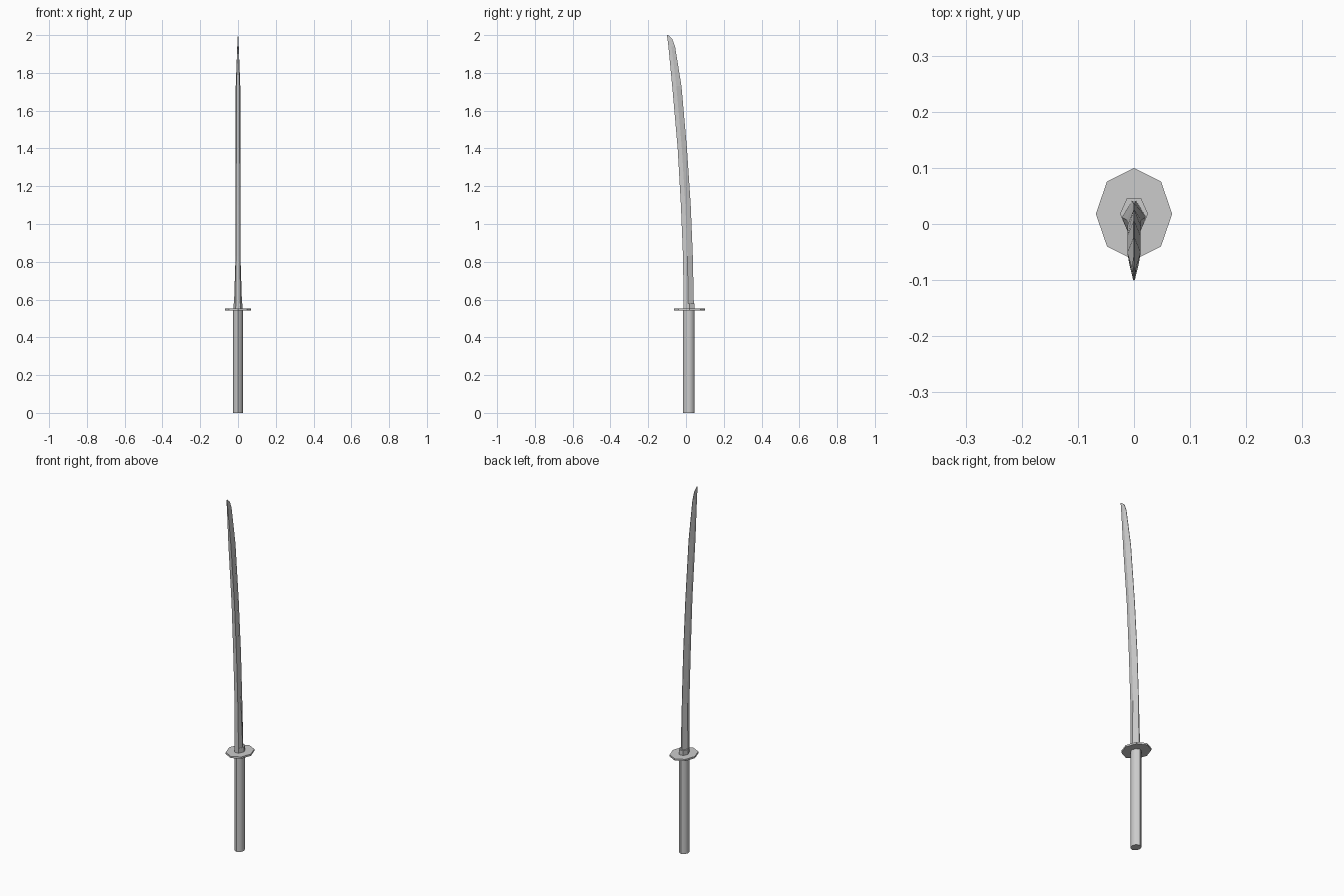
import bpy, bmesh, math

if "Cube" in bpy.data.objects:
    bpy.data.objects.remove(bpy.data.objects["Cube"])


def loft(name, sections):
    """Skin a list of equal-length rings and cap both ends."""
    bm = bmesh.new()
    rings = [[bm.verts.new(p) for p in ring] for ring in sections]
    n = len(rings[0])
    for a, b in zip(rings, rings[1:]):
        for i in range(n):
            j = (i + 1) % n
            bm.faces.new((a[i], a[j], b[j], b[i]))
    bm.faces.new(rings[0][::-1])
    bm.faces.new(rings[-1])
    bmesh.ops.recalc_face_normals(bm, faces=bm.faces[:])
    mesh = bpy.data.meshes.new(name)
    bm.to_mesh(mesh)
    bm.free()
    ob = bpy.data.objects.new(name, mesh)
    bpy.context.collection.objects.link(ob)
    return ob


def oval(rx, ry, cy, z, n=8):
    return [(rx * math.sin(i * math.tau / n), cy + ry * math.cos(i * math.tau / n), z)
            for i in range(n)]


# Grip: oval eight-sided prism
grip = loft("grip", [oval(0.026, 0.030, 0.015, z) for z in (0, 0.545)])
for p in grip.data.polygons:
    p.use_smooth = len(p.vertices) == 4
grip.data.set_sharp_from_angle(angle=math.radians(50))

# Guard: thin eight-sided plate
loft("guard", [oval(0.068, 0.082, 0.018, z) for z in (0.543, 0.553)])


# Blade: spine on -y, cutting edge on the convex +y side
def blade_ring(z, spine, edge, half, spine_half, edge_half):
    ridge = spine + (edge - spine) * 0.45
    return [(-spine_half, spine, z), (spine_half, spine, z), (half, ridge, z),
            (edge_half, edge, z), (-edge_half, edge, z), (-half, ridge, z)]


stations = [  # z, spine y, edge y, half thickness, spine half, edge half
    (0.55, -0.012, 0.042, 0.022, 0.012, 0.004),
    (0.83, -0.016, 0.036, 0.013, 0.010, 0.001),
    (1.10, -0.027, 0.025, 0.012, 0.010, 0.001),
    (1.40, -0.044, 0.005, 0.012, 0.009, 0.001),
    (1.73, -0.073, -0.024, 0.012, 0.008, 0.001),
    (1.94, -0.093, -0.058, 0.004, 0.003, 0.001),
    (1.98, -0.098, -0.073, 0.002, 0.002, 0.001),
    (2.00, -0.101, -0.095, 0.001, 0.001, 0.0005),
]
loft("blade", [blade_ring(*s) for s in stations])

# Collar: six-sided sleeve where the blade meets the guard
collar = [(-0.013, 0.045), (0.013, 0.045), (0.025, 0.018),
          (0.012, -0.012), (-0.012, -0.012), (-0.025, 0.018)]
loft("collar", [[(x, y, z) for x, y in collar] for z in (0.55, 0.58)])
